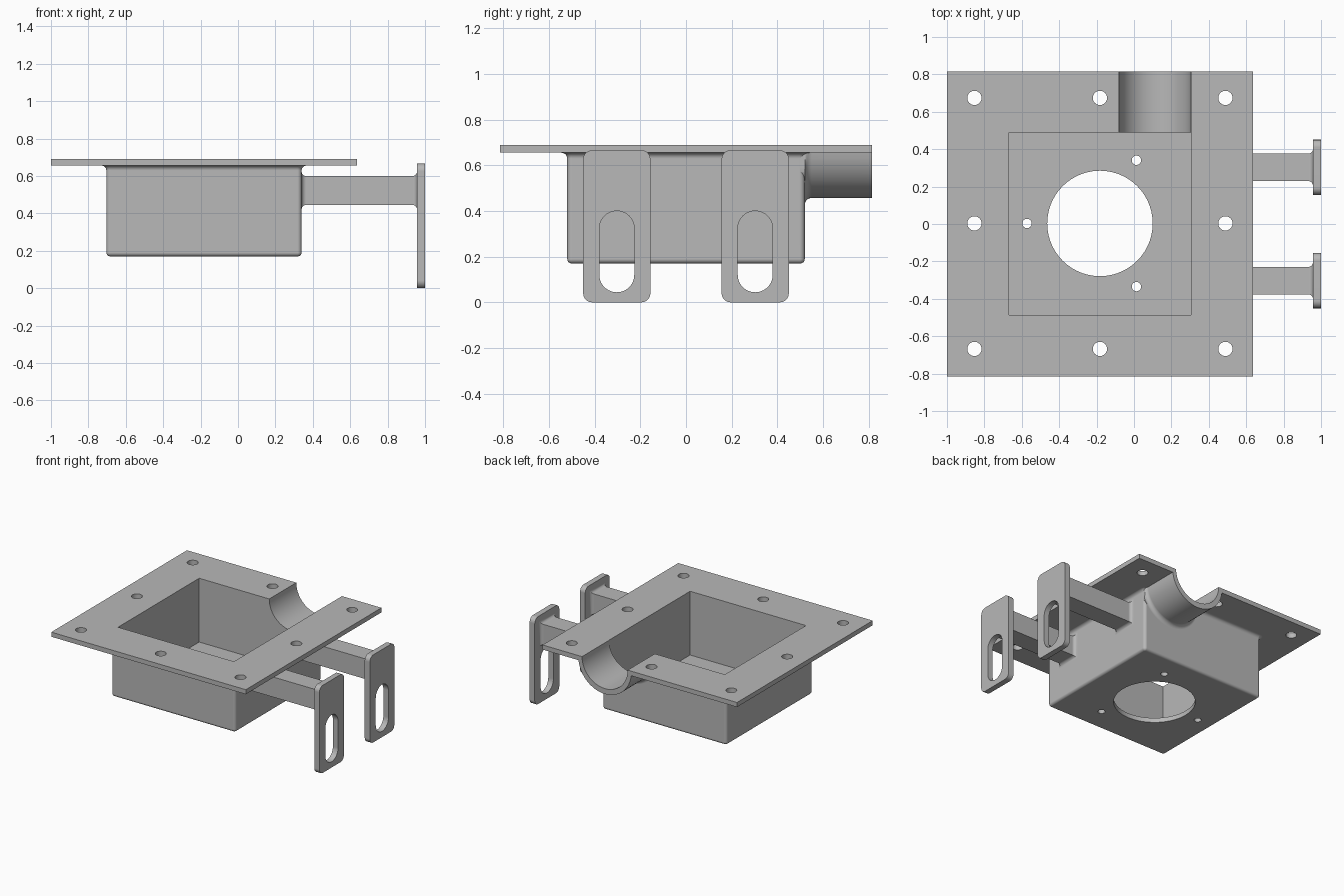
import bpy
import bmesh
from math import sin, cos, pi, radians

if "Cube" in bpy.data.objects:
    bpy.data.objects.remove(bpy.data.objects["Cube"])

# Single grey metal finish
GREY = (0.48, 0.48, 0.48, 1)
metal = bpy.data.materials.new("grey metal")
metal.use_nodes = True
metal.diffuse_color = GREY
metal.node_tree.nodes["Principled BSDF"].inputs["Base Color"].default_value = GREY

AXES = {"X": lambda u, v, t: (t, u, v),
        "Y": lambda u, v, t: (u, t, v),
        "Z": lambda u, v, t: (u, v, t)}


def rounded(u, v, w, h, r=0, seg=5):
    """Rectangle outline centred on u, v with corner radius r."""
    pts = []
    for k, (su, sv) in enumerate([(1, 1), (-1, 1), (-1, -1), (1, -1)]):
        cu, cv = u + su * (w / 2 - r), v + sv * (h / 2 - r)
        steps = seg if r else 0
        for i in range(steps + 1):
            a = pi / 2 * (k + i / max(steps, 1))
            pts.append((cu + r * cos(a), cv + r * sin(a)))
    return pts


def loft(name, axis, rings):
    """Closed solid through (position, outline) rings along an axis."""
    bm = bmesh.new()
    loops = [[bm.verts.new(AXES[axis](u, v, t)) for u, v in outline]
             for t, outline in rings]
    n = len(loops[0])
    for a, b in zip(loops, loops[1:]):
        for i in range(n):
            j = (i + 1) % n
            bm.faces.new((a[i], a[j], b[j], b[i]))
    bm.faces.new(loops[0])
    bm.faces.new(loops[-1])
    bmesh.ops.remove_doubles(bm, verts=bm.verts, dist=1e-5)
    bmesh.ops.recalc_face_normals(bm, faces=bm.faces)
    mesh = bpy.data.meshes.new(name)
    bm.to_mesh(mesh)
    bm.free()
    mesh.materials.append(metal)
    obj = bpy.data.objects.new(name, mesh)
    bpy.context.collection.objects.link(obj)
    return obj


def prism(name, axis, t0, t1, outline):
    return loft(name, axis, [(t0, outline), (t1, outline)])


def rod(axis, u, v, r, t0, t1):
    return prism("cutter", axis, t0, t1, rounded(u, v, 2 * r, 2 * r, r, 14))


def combine(target, tool, operation):
    mod = target.modifiers.new(operation, "BOOLEAN")
    mod.operation, mod.solver, mod.object = operation, "EXACT", tool
    bpy.context.view_layer.objects.active = target
    bpy.ops.object.modifier_apply(modifier=mod.name)
    bpy.data.objects.remove(tool)


def finish(obj):
    bpy.ops.object.select_all(action="DESELECT")
    obj.select_set(True)
    bpy.context.view_layer.objects.active = obj
    bpy.ops.object.shade_smooth_by_angle(angle=radians(30))
    obj.modifiers.new("even shading", "WEIGHTED_NORMAL").keep_sharp = True


def fillet(r, steps=5):
    """(distance from the wall, outward offset) pairs of a concave fillet."""
    return [(r * (1 - cos(a)), r * (1 - sin(a)))
            for a in (pi / 2 * i / steps for i in range(steps + 1))]


CX = -0.182
R = 0.02

# Flange plate
casing = prism("casing", "Z", 0.655, 0.69, rounded(CX, 0, 1.636, 1.63))

# Box body with rounded bottom edge and a flare into the flange
def box_ring(z, o):
    return z, rounded(CX, 0, 1.044 + 2 * o, 1.04 + 2 * o, R + o + 0.002)

rings = [box_ring(0.17 + d, -o) for d, o in fillet(R)[::1]]
rings = [box_ring(0.17 + R * (1 - cos(a)), R * (sin(a) - 1))
         for a in (pi / 2 * i / 5 for i in range(6))]
rings += [box_ring(0.655 - d, o) for d, o in reversed(fillet(0.025))]
rings.append(box_ring(0.672, 0.025))
combine(casing, loft("box_body", "Z", rings), "UNION")

# Half-round outlet channel at the back, flared into the box
def channel_ring(y, r):
    arc = [pi + pi * i / 28 for i in range(29)]
    return y, [(min(0.112 + r * cos(a), 0.34), 0.68 + r * sin(a)) for a in arc]

rings = [channel_ring(0.5, 0.253)]
rings += [channel_ring(0.52 + d, 0.223 + o) for d, o in fillet(0.03)]
rings.append(channel_ring(0.815, 0.223))
combine(casing, loft("outlet_channel", "Y", rings), "UNION")

# Cavity, channel bore and central opening
cuts = [prism("cutter", "Z", 0.205, 0.9, rounded(CX, 0.002, 0.975, 0.975)),
        rod("Y", 0.112, 0.69, 0.192, 0.4, 0.9),
        rod("Z", CX, 0.003, 0.282, 0.1, 0.3)]
# Three small holes around the opening
for k in (-1, 1, 3):
    a = k * pi / 3
    cuts.append(rod("Z", CX + 0.39 * cos(a), 0.003 + 0.39 * sin(a), 0.025, 0.1, 0.3))
# Eight bolt holes in the flange
for i in (-1, 0, 1):
    for j in (-1, 0, 1):
        if i or j:
            cuts.append(rod("Z", CX + 0.671 * i, 0.003 + 0.671 * j, 0.038, 0.6, 0.75))
for cutter in cuts:
    combine(casing, cutter, "DIFFERENCE")
finish(casing)

# Two mounting brackets: flared arm and slotted end plate
for side, y in (("right", -0.303), ("left", 0.303)):
    def arm_ring(x, o):
        return x, rounded(y, 0.522, 0.147 + 2 * o, 0.153 + 2 * o)

    flare = fillet(0.025)
    rings = [arm_ring(0.32, 0.025)]
    rings += [arm_ring(0.34 + d, o) for d, o in flare]
    rings += [arm_ring(0.957 - d, o) for d, o in reversed(flare)]
    rings.append(arm_ring(0.965, 0.025))
    finish(loft(side + "_arm", "X", rings))

    plate = prism(side + "_end_plate", "X", 0.957, 1.0,
                  rounded(y, 0.333, 0.295, 0.666, 0.04))
    slot = prism("cutter", "X", 0.9, 1.1,
                 rounded(y, 0.222, 0.153, 0.356, 0.0765, 10))
    combine(plate, slot, "DIFFERENCE")
    finish(plate)
